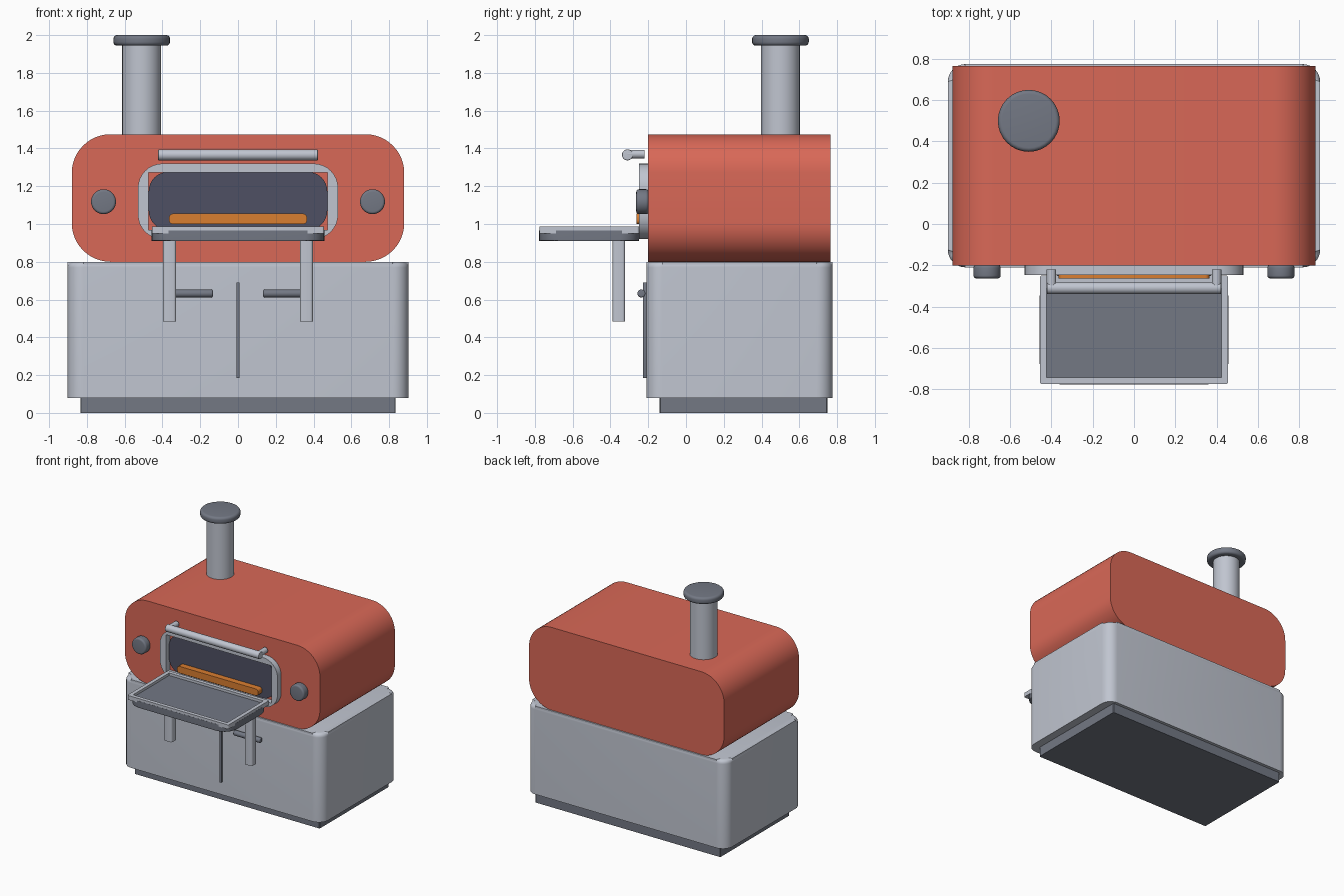
import bpy, bmesh, math
from mathutils import Matrix, Vector

if "Cube" in bpy.data.objects:
    bpy.data.objects.remove(bpy.data.objects["Cube"])


def material(name, srgb):
    m = bpy.data.materials.new(name)
    m.diffuse_color = [(c / 255 / 12.92 if c < 10 else ((c / 255 + 0.055) / 1.055) ** 2.4) for c in srgb] + [1]
    m.use_nodes = True
    m.node_tree.nodes["Principled BSDF"].inputs["Base Color"].default_value = m.diffuse_color
    return m


RED = material("oven red", (217, 104, 87))
LIGHT = material("light steel", (192, 197, 208))
DARK = material("dark steel", (115, 120, 132))
BLACK = material("opening dark", (78, 80, 99))
ORANGE = material("fire orange", (218, 126, 48))


def rounded(w, h, r, n=8):
    """Corner-rounded rectangle outline centred on the origin."""
    pts = []
    for i, (sx, sy) in enumerate([(1, 1), (-1, 1), (-1, -1), (1, -1)]):
        for k in range(n + 1):
            a = math.pi / 2 * (i + k / n)
            pts.append((sx * (w / 2 - r) + r * math.cos(a), sy * (h / 2 - r) + r * math.sin(a)))
    return pts


def finish(bm, name, mat, axis, loc):
    """Outlines lie in XY extruded along Z; turn Z onto the axis and place."""
    rot = {"z": Matrix(), "y": Matrix.Rotation(math.pi / 2, 4, "X"),
           "x": Matrix.Rotation(math.pi / 2, 4, "Y")}[axis]
    bmesh.ops.transform(bm, matrix=Matrix.Translation(loc) @ rot, verts=bm.verts)
    bmesh.ops.recalc_face_normals(bm, faces=bm.faces)
    me = bpy.data.meshes.new(name)
    bm.to_mesh(me)
    bm.free()
    me.materials.append(mat)
    ob = bpy.data.objects.new(name, me)
    bpy.context.collection.objects.link(ob)
    bpy.ops.object.select_all(action="DESELECT")
    ob.select_set(True)
    bpy.context.view_layer.objects.active = ob
    bpy.ops.object.shade_smooth_by_angle(angle=math.radians(35))
    return ob


def slab(name, mat, outline, depth, loc, axis="z", bevel=0, ends=(-1, 1)):
    """Extruded outline with optionally rounded end rims."""
    bm = bmesh.new()
    lo, hi = ([bm.verts.new((x, y, s * depth / 2)) for x, y in outline] for s in (-1, 1))
    bm.faces.new(lo[::-1])
    bm.faces.new(hi)
    n = len(outline)
    for i in range(n):
        j = (i + 1) % n
        bm.faces.new((lo[i], lo[j], hi[j], hi[i]))
    if bevel:
        rim = [e for e in bm.edges
               if any(all(abs(v.co.z - s * depth / 2) < 1e-5 for v in e.verts) for s in ends)]
        bmesh.ops.bevel(bm, geom=rim, offset=bevel, segments=5, profile=0.5,
                        affect="EDGES", clamp_overlap=False)
    return finish(bm, name, mat, axis, loc)


def ring(name, mat, outer, inner, depth, loc, axis="z"):
    """Frame between two outlines with equal point counts."""
    bm = bmesh.new()
    d = depth / 2
    loops = [[bm.verts.new((x, y, z)) for x, y in pts]
             for pts, z in ((outer, -d), (outer, d), (inner, d), (inner, -d))]
    n = len(outer)
    for a in range(4):
        p, q = loops[a], loops[(a + 1) % 4]
        for i in range(n):
            j = (i + 1) % n
            bm.faces.new((p[i], p[j], q[j], q[i]))
    return finish(bm, name, mat, axis, loc)


def rod(name, mat, r, depth, loc, axis="z", bevel=0):
    circle = [(r * math.cos(k * math.tau / 32), r * math.sin(k * math.tau / 32)) for k in range(32)]
    return slab(name, mat, circle, depth, loc, axis, bevel)


# Cabinet, plinth and door gap
slab("plinth", DARK, rounded(1.67, 0.89, 0.005, 1), 0.09, (0, 0.305, 0.045))
slab("cabinet", LIGHT, rounded(1.804, 0.985, 0.085), 0.72, (0, 0.2825, 0.44), bevel=0.03, ends=(1,))
slab("door_gap", DARK, rounded(0.018, 0.505, 0.003, 2), 0.03, (0, -0.212, 0.4375), "y")

# Oven body
slab("oven_body", RED, rounded(1.76, 0.675, 0.205, 12), 0.965, (0, 0.2825, 1.1375), "y", bevel=0.055)

# Chimney and cap
rod("chimney", LIGHT, 0.103, 0.58, (-0.51, 0.5, 1.67))
rod("chimney_cap", DARK, 0.15, 0.056, (-0.51, 0.5, 1.972), bevel=0.02)

# Oven mouth
ring("mouth_frame", LIGHT, rounded(1.06, 0.4, 0.13), rounded(0.95, 0.305, 0.004), 0.07,
     (0, -0.213, 1.12), "y")
slab("mouth_opening", BLACK, rounded(0.945, 0.305, 0.1), 0.03, (0, -0.198, 1.122), "y")
slab("fire_strip", ORANGE, rounded(0.73, 0.055, 0.02, 4), 0.06, (0, -0.233, 1.027), "y")

# Tray shelf with raised rim
slab("shelf", DARK, rounded(0.914, 0.529, 0.1), 0.054, (0, -0.5125, 0.938), bevel=0.006, ends=(-1,))
ring("shelf_rim", LIGHT, rounded(0.912, 0.527, 0.01), rounded(0.85, 0.465, 0.006), 0.035,
     (0, -0.5125, 0.968))

# Handle above the mouth
rod("mouth_handle", LIGHT, 0.029, 0.845, (0, -0.31, 1.366), "x", bevel=0.004)

# Mirrored parts
for side, s in (("left", -1), ("right", 1)):
    slab(side + "_shelf_leg", LIGHT, rounded(0.07, 0.066, 0.015, 4), 0.435, (s * 0.362, -0.355, 0.7025))
    rod(side + "_handle_bracket", LIGHT, 0.023, 0.09, (s * 0.4, -0.265, 1.37), "y")
    rod(side + "_door_handle", DARK, 0.021, 0.24, (s * 0.253, -0.236, 0.632), "x", bevel=0.008)
    rod(side + "_knob", DARK, 0.066, 0.065, (s * 0.712, -0.231, 1.118), "y", bevel=0.014)
